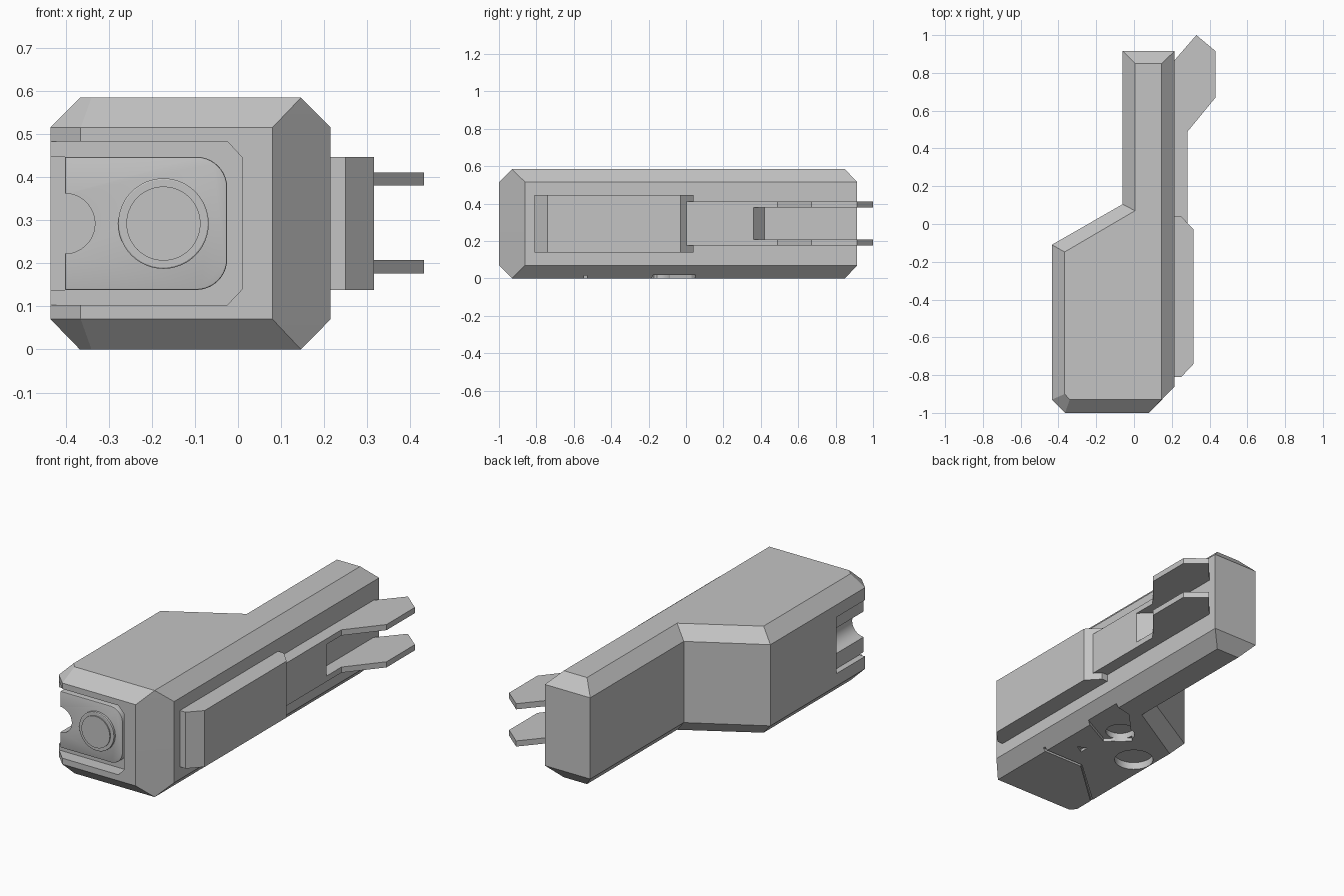
import bpy, bmesh, math
from mathutils import Vector

cube = bpy.data.objects.get("Cube")
if cube:
    bpy.data.objects.remove(cube, do_unlink=True)

grey = bpy.data.materials.new("plain grey")
grey.use_nodes = True
grey.diffuse_color = (0.55, 0.55, 0.55, 1)
grey.node_tree.nodes["Principled BSDF"].inputs["Base Color"].default_value = (0.55, 0.55, 0.55, 1)


def place(axis, u, v, w):
    """Map profile coordinates u, v and extrusion w to space."""
    return Vector((u, v, w)) if axis == "z" else Vector((u, w, v))


def loft(name, rings):
    """Skin closed rings of equal length and cap both ends."""
    bm = bmesh.new()
    loops = [[bm.verts.new(p) for p in ring] for ring in rings]
    n = len(loops[0])
    for a, b in zip(loops, loops[1:]):
        for i in range(n):
            j = (i + 1) % n
            bm.faces.new((a[i], a[j], b[j], b[i]))
    bm.faces.new(loops[0])
    bm.faces.new(loops[-1])
    bmesh.ops.remove_doubles(bm, verts=bm.verts, dist=0.0005)
    bmesh.ops.recalc_face_normals(bm, faces=bm.faces)
    mesh = bpy.data.meshes.new(name)
    bm.to_mesh(mesh)
    bm.free()
    mesh.materials.append(grey)
    obj = bpy.data.objects.new(name, mesh)
    bpy.context.collection.objects.link(obj)
    return obj


def prism(name, axis, pts, lo, hi):
    return loft(name, [[place(axis, u, v, w) for u, v in pts] for w in (lo, hi)])


def arc(cu, cv, r, start, end, steps):
    return [(cu + r * math.cos(math.radians(start + (end - start) * i / steps)),
             cv + r * math.sin(math.radians(start + (end - start) * i / steps)))
            for i in range(steps + 1)]


def circle(cu, cv, r, steps=48):
    return arc(cu, cv, r, 0, 360, steps)[:-1]


def apply(obj, mod):
    bpy.context.view_layer.objects.active = obj
    bpy.ops.object.modifier_apply(modifier=mod.name)


def cut(obj, cutter):
    mod = obj.modifiers.new("cut", "BOOLEAN")
    mod.operation = "DIFFERENCE"
    mod.solver = "EXACT"
    mod.object = cutter
    cutter.hide_render = True
    apply(obj, mod)


def discard(*objs):
    for o in objs:
        bpy.data.objects.remove(o, do_unlink=True)


def smooth(obj):
    bpy.ops.object.select_all(action="DESELECT")
    obj.select_set(True)
    bpy.context.view_layer.objects.active = obj
    bpy.ops.object.shade_smooth_by_angle(angle=math.radians(25))


# Housing: L-shaped outline with chamfered top and bottom edges
wide = [(-.435, -.93), (-.365, -1), (.08, -1), (.215, -.86),
        (.215, .915), (-.06, .915), (-.06, .105), (-.435, -.11)]
flat = [(-.367, -.9), (-.34, -.93), (.146, -.93), (.146, -.93),
        (.146, .85), (.005, .85), (.005, .07), (-.367, -.148)]
levels = [(flat, 0), (wide, .07), (wide, .515), (flat, .584)]
housing = loft("housing", [[(x, y, z) for x, y in ring] for ring, z in levels])

# Front recess with clipped corners
recess = prism("recess_cutter", "y", [(-.6, .103), (-.025, .103), (.01, .14), (.01, .445),
                                      (-.025, .483), (-.6, .483)], -1.2, -.93)
cut(housing, recess)

# Raised front panel with rounded corners
panel_outline = [(-.402, .138)] + arc(-.097, .21, .072, -90, 0, 10) \
    + arc(-.097, .375, .072, 0, 90, 10) + [(-.402, .447)]
panel = prism("front_panel", "y", panel_outline, -.92, -.965)
bevel = panel.modifiers.new("soft edge", "BEVEL")
bevel.width = .004
bevel.segments = 2
bevel.limit_method = "ANGLE"
apply(panel, bevel)

# Side pocket and half-round channel at the front
pocket = prism("pocket_cutter", "y", [(-.6, .138), (-.402, .138), (-.402, .447), (-.6, .447)],
               -1.2, -.68)
channel = prism("channel_cutter", "y", circle(-.402, .292, .07), -1.2, -.68)
cut(housing, pocket)
for part in (housing, panel):
    cut(part, channel)
discard(recess, pocket, channel)

# Round lens on the panel
loft("lens_ring", [[place("y", u, v, w) for u, v in circle(-.173, .292, r)]
                   for r, w in ((.105, -.95), (.105, -.978), (.102, -.98))])
loft("lens", [[place("y", u, v, w) for u, v in circle(-.173, .292, r)]
              for r, w in ((.086, -.97), (.086, -.986))])

# Underside: recessed pad, two sockets, bent groove and a small arrow
under_cutters = [
    prism("pad_cutter", "z", [(.25, -.13), (.25, .07), (.06, .03), (-.13, -.17), (-.02, -.27)], -.1, .018),
    prism("large_socket_cutter", "z", circle(-.263, -.315, .1), -.1, .04),
    prism("small_socket_cutter", "z", circle(-.04, -.16, .075), -.1, .05),
    prism("groove_cutter", "z", [(.3, -.545), (.3, -.53), (-.09, -.53), (-.5, -.89),
                                 (-.5, -.91), (-.095, -.545)], -.1, .015),
    prism("arrow_cutter", "z", [(.05, -.4), (.0, -.38), (.0, -.43)], -.1, .015),
]
for cutter in under_cutters:
    cut(housing, cutter)
discard(*under_cutters)

# Side block with chamfered ends
prism("side_block", "z", [(.2, -.81), (.25, -.81), (.316, -.74), (.316, -.03),
                          (.25, .04), (.2, .04)], .138, .447)

# Arm behind the block, ending in a sloped shoulder
prism("side_arm", "z", [(.2, 0), (.284, 0), (.284, .36), (.2, .432)], .176, .411)

# Pair of flared prongs
for name, low in (("lower_prong", .176), ("upper_prong", .38)):
    prism(name, "z", [(.2, .3), (.284, .3), (.284, .49), (.432, .67),
                      (.432, .915), (.33, 1), (.2, .85)], low, low + .031)

for name in ("housing", "front_panel", "lens", "lens_ring"):
    smooth(bpy.data.objects[name])
